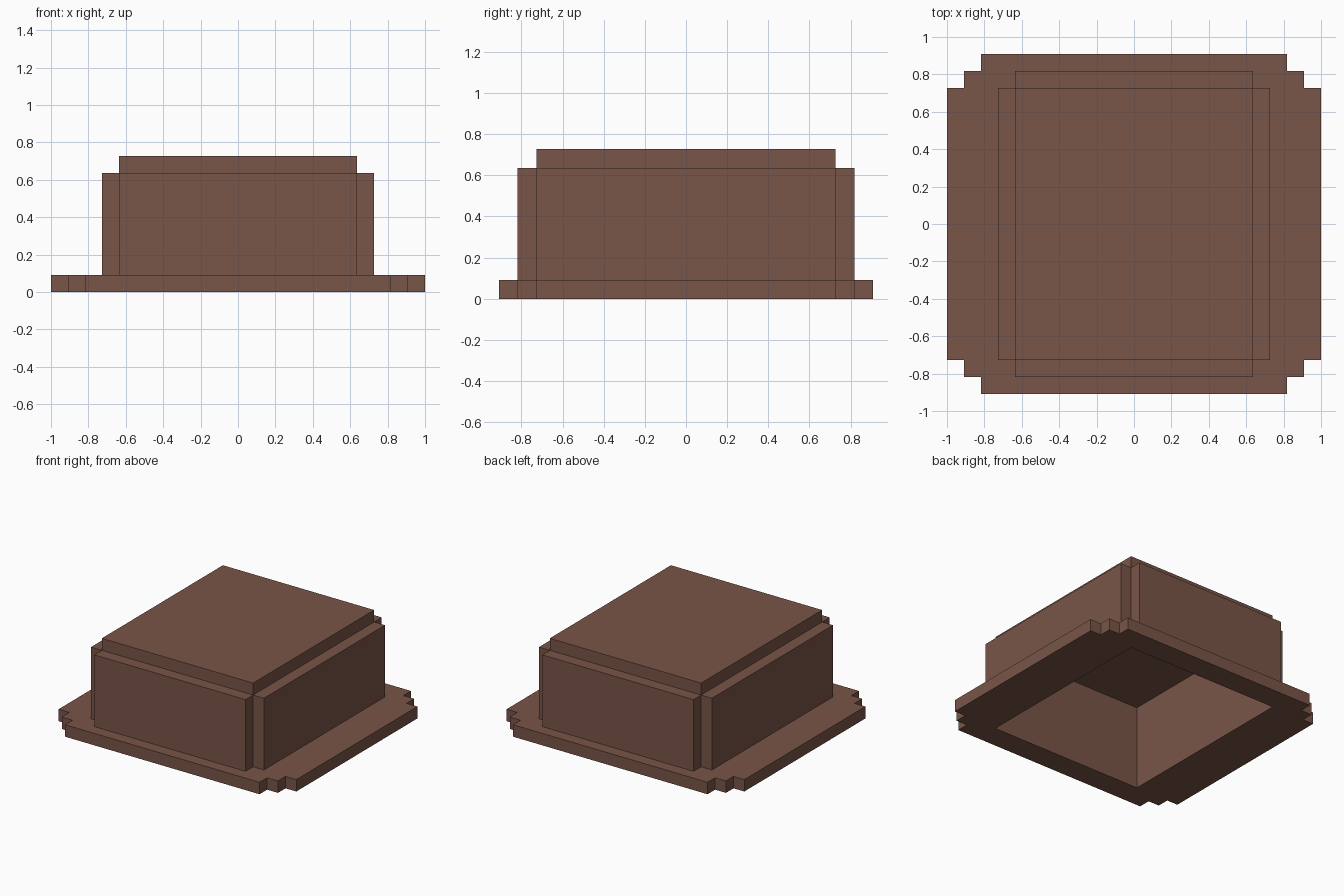
import bpy
import bmesh
from mathutils import Vector

if "Cube" in bpy.data.objects:
    bpy.data.objects.remove(bpy.data.objects["Cube"], do_unlink=True)

U = 1 / 11  # one block unit

# Single brown felt colour
felt = bpy.data.materials.new("brown felt")
felt.use_nodes = True
color = (0.191, 0.091, 0.065, 1)
felt.diffuse_color = color
bsdf = next(n for n in felt.node_tree.nodes if n.type == 'BSDF_PRINCIPLED')
bsdf.inputs["Base Color"].default_value = color
bsdf.inputs["Roughness"].default_value = 0.9


def finish(name, bm):
    bmesh.ops.recalc_face_normals(bm, faces=bm.faces[:])
    mesh = bpy.data.meshes.new(name)
    bm.to_mesh(mesh)
    bm.free()
    mesh.materials.append(felt)
    obj = bpy.data.objects.new(name, mesh)
    bpy.context.collection.objects.link(obj)
    return obj


def box(name, x, y, z):
    """Box from (min, max) ranges in block units."""
    bm = bmesh.new()
    bmesh.ops.create_cube(bm, size=1)
    for v in bm.verts:
        v.co = Vector([r[0] if c < 0 else r[1] for c, r in zip(v.co, (x, y, z))]) * U
    return finish(name, bm)


def mirrored_loop(quarter):
    """Closed outline from the points of its +x +y quarter."""
    back = [(-x, y) for x, y in reversed(quarter)]
    half = quarter + back
    return half + [(-x, -y) for x, y in half]


# Brim: stepped-corner slab with a rectangular head opening
bm = bmesh.new()
rim_edges = []
for quarter in ([(11, 8), (10, 8), (10, 9), (9, 9), (9, 10)], [(7, 8)]):
    vs = [bm.verts.new((x * U, y * U, 0)) for x, y in mirrored_loop(quarter)]
    rim_edges += [bm.edges.new((a, b)) for a, b in zip(vs, vs[1:] + vs[:1])]
bmesh.ops.triangle_fill(bm, use_beauty=True, edges=rim_edges, normal=(0, 0, 1))
slab = bmesh.ops.extrude_face_region(bm, geom=bm.faces[:])
top_verts = [g for g in slab["geom"] if isinstance(g, bmesh.types.BMVert)]
bmesh.ops.translate(bm, verts=top_verts, vec=(0, 0, U))
finish("brim", bm)

# Crown: four walls around the hollow, leaving notched corners
wall_z = (1, 7)
box("crown_front_wall", (-7, 7), (-9, -8), wall_z)
box("crown_back_wall", (-7, 7), (8, 9), wall_z)
box("crown_left_wall", (7, 8), (-8, 8), wall_z)
box("crown_right_wall", (-8, -7), (-8, 8), wall_z)

# Raised lid closing the crown
box("crown_top", (-7, 7), (-8, 8), (7, 8))
